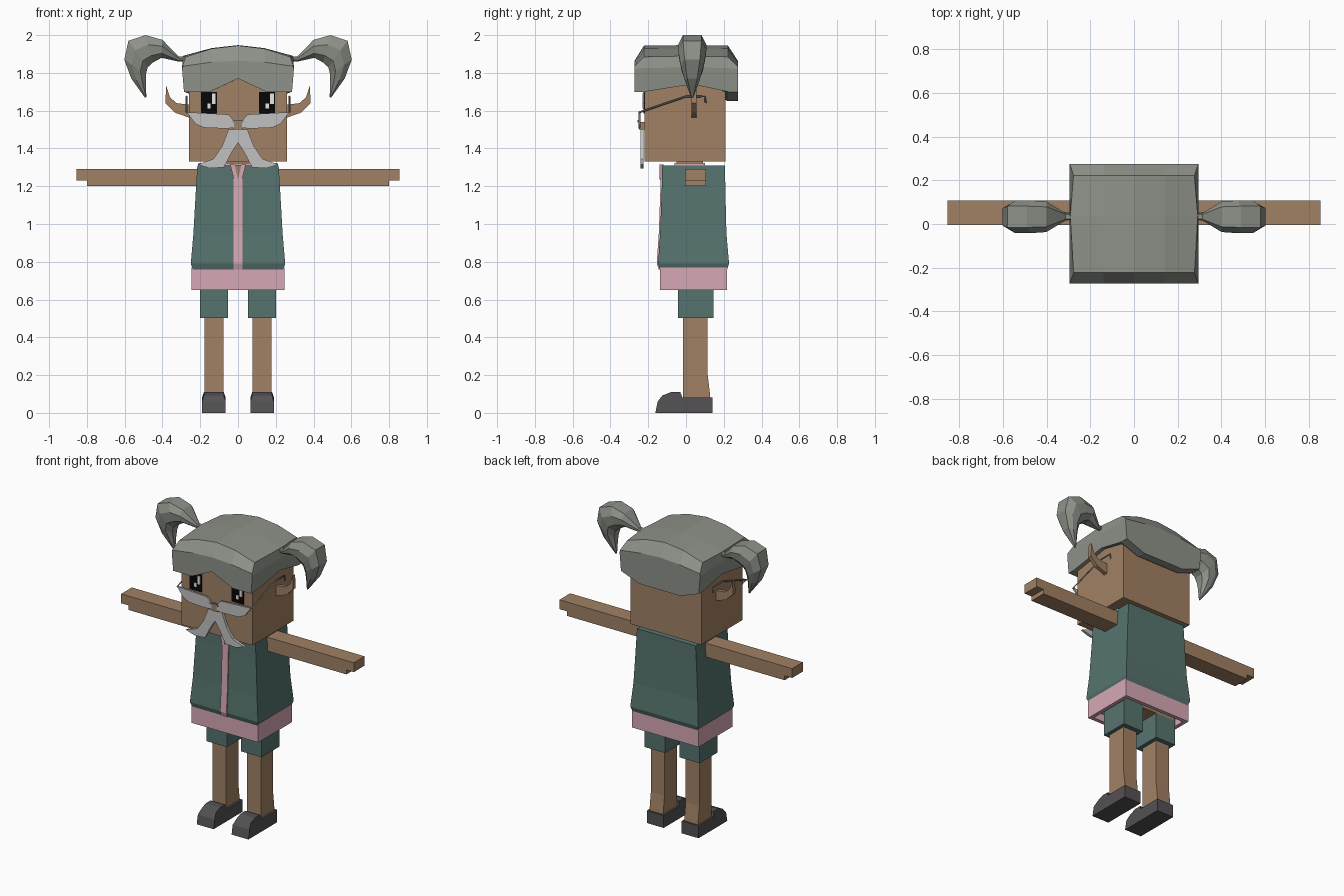
import bpy
import bmesh

cube = bpy.data.objects.get("Cube")
if cube:
    bpy.data.objects.remove(cube, do_unlink=True)


def material(name, *rgb):
    linear = [(c / 255) ** 2.2 for c in rgb] + [1]
    m = bpy.data.materials.new(name)
    m.use_nodes = True
    m.diffuse_color = linear
    m.node_tree.nodes["Principled BSDF"].inputs["Base Color"].default_value = linear
    return m


SKIN = material("skin brown", 160, 128, 100)
HAIR = material("hair grey", 140, 145, 136)
CLOTH = material("cloth green", 87, 115, 110)
PINK = material("shirt pink", 213, 166, 179)
SHOE = material("shoe charcoal", 84, 82, 84)
SILVER = material("pale grey", 192, 192, 192)
BLACK = material("eye black", 15, 15, 15)
WHITE = material("eye white", 245, 245, 245)
WIRE = material("wire grey", 135, 135, 135)


def loft(name, rings, mat):
    """Join successive rings of points and cap both ends."""
    bm = bmesh.new()
    loops = [[bm.verts.new(p) for p in ring] for ring in rings]
    n = len(loops[0])
    for a, b in zip(loops, loops[1:]):
        for i in range(n):
            j = (i + 1) % n
            bm.faces.new((a[i], a[j], b[j], b[i]))
    bm.faces.new(loops[0])
    bm.faces.new(loops[-1])
    bmesh.ops.recalc_face_normals(bm, faces=bm.faces)
    mesh = bpy.data.meshes.new(name)
    bm.to_mesh(mesh)
    bm.free()
    mesh.materials.append(mat)
    obj = bpy.data.objects.new(name, mesh)
    bpy.context.collection.objects.link(obj)
    return obj


def rect(z, x0, x1, y0, y1):
    return [(x0, y0, z), (x1, y0, z), (x1, y1, z), (x0, y1, z)]


def box(name, x, y, z, mat):
    return loft(name, [rect(h, *x, *y) for h in z], mat)


def plate(name, outline, y0, y1, mat, side=1):
    """Extrude an x-z outline in depth."""
    return loft(name, [[(side * x, y, z) for x, z in outline] for y in (y0, y1)], mat)


# Head, nose and neck
box("head", (-.26, .26), (-.22, .21), (1.33, 1.8), SKIN)
box("nose", (-.025, .025), (-.25, -.22), (1.5, 1.54), SKIN)
box("neck", (-.06, .06), (-.05, .09), (1.25, 1.34), SKIN)

# Hair cap, lofted from front to back
def hair_section(y, crown, edge, edge_x, shoulder, hem):
    outer, inner, middle = hem
    mid = edge + (crown - edge) * .72
    half = [(.286, outer), (.296, shoulder), (edge_x, edge), (.14, mid)]
    pts = half + [(0, crown)] + [(-x, z) for x, z in reversed(half)]
    pts += [(-.15, inner), (0, middle), (.15, inner)]
    return [(x, y, z) for x, z in pts]


FRONT, SIDE, BACK = (1.7, 1.7, 1.77), (1.74, 1.75, 1.76), (1.7, 1.65, 1.65)
loft("hair_cap", [
    hair_section(-.272, 1.865, 1.835, .294, 1.82, FRONT),
    hair_section(-.222, 1.945, 1.885, .277, 1.825, FRONT),
    hair_section(.035, 1.947, 1.89, .292, 1.83, SIDE),
    hair_section(.222, 1.945, 1.885, .277, 1.825, BACK),
    hair_section(.274, 1.865, 1.835, .294, 1.82, BACK)], HAIR)

# Vest, shirt and front trim
VEST = [(.76, .24, -.138, .218), (.79, .25, -.148, .228), (.95, .236, -.137, .214),
        (1.2, .222, -.128, .208), (1.31, .215, -.127, .207)]
loft("vest", [rect(z, -w, w, y0, y1) for z, w, y0, y1 in VEST], CLOTH)
loft("shirt_trim", [rect(min(z, 1.25), -.023, .023, y0 - .007, y0 + .01)
                    for z, w, y0, y1 in VEST], PINK)
plate("open_neck", [(-.03, 1.312), (.03, 1.312), (0, 1.235)], -.136, -.12, SKIN)
box("shirt_collar", (-.21, .21), (-.06, .1), (1.29, 1.322), PINK)

# Hollow shirt hem and hips
hem = [(.245, -.138, .218), (.22, -.113, .193)]
rings = [rect(z, -w, w, y0, y1) for z, (w, y0, y1) in
         ((.77, hem[0]), (.65, hem[0]), (.65, hem[1]), (.7, hem[1]))]
loft("shirt_hem", rings, PINK)
box("hips", (-.19, .19), (-.04, .145), (.67, .74), SKIN)

# Shared outlines for the mirrored parts
LENS = [(.272, 1.592), (.05, 1.58), (.02, 1.545), (.02, 1.51), (.06, 1.505),
        (.18, 1.51), (.225, 1.53)]
MOUSTACHE = [(0, 1.5), (.05, 1.5), (.085, 1.41), (.13, 1.345), (.215, 1.315),
             (.15, 1.295), (.075, 1.3), (.03, 1.385), (0, 1.43)]
EAR = [(.25, 1.56), (.335, 1.59), (.385, 1.64), (.38, 1.73), (.36, 1.67),
       (.325, 1.64), (.25, 1.63)]
ARM = [(.2, 1.2), (.8, 1.2), (.8, 1.23), (.855, 1.23), (.855, 1.292), (.2, 1.292)]
SHOE_SIDE = [(.14, 0), (.14, .082), (-.02, .082), (-.03, .11), (-.08, .11),
             (-.125, .092), (-.15, .06), (-.162, 0)]
LEG_SIDE = [(-.015, .04), (.132, .04), (.127, .1), (.115, .2), (.115, .52), (-.015, .52)]
# Tail rings: outer x, z; inner x, z; half depth
TAIL = [(.285, 1.888, .285, 1.862, .012), (.315, 1.887, .315, 1.86, .018),
        (.4, 1.975, .405, 1.88, .07), (.49, 2, .45, 1.855, .075),
        (.58, 1.97, .478, 1.83, .075), (.602, 1.87, .488, 1.79, .062),
        (.565, 1.77, .488, 1.75, .04), (.492, 1.668, .485, 1.672, .006)]


def tail_ring(s, ox, oz, ix, iz, d):
    pts = []
    for t, k in ((0, -.65), (0, .65), (.35, 1), (.75, .9), (1, .4),
                 (1, -.4), (.75, -.9), (.35, -1)):
        pts.append((s * (ox + (ix - ox) * t), .033 + d * k, oz + (iz - oz) * t))
    return pts


for side, s in (("left", 1), ("right", -1)):
    # Face
    plate(side + "_lens", LENS, -.252, -.24, SILVER, s)
    plate(side + "_moustache", MOUSTACHE, -.241, -.224, SILVER, s)
    plate(side + "_ear", EAR, .03, .056, SKIN, s)
    x = s * .154
    box(side + "_eye", (x - .043, x + .043), (-.226, -.219), (1.585, 1.7), BLACK)
    box(side + "_eye_glint", (x + .016, x + .036), (-.229, -.224), (1.635, 1.69), WHITE)
    box(side + "_eye_spark", (x - .008, x + .009), (-.229, -.224), (1.612, 1.638), WHITE)

    # Spectacle arm
    curve = bpy.data.curves.new(side + "_spectacle_arm", "CURVE")
    curve.dimensions = "3D"
    curve.bevel_depth = .005
    curve.bevel_resolution = 0
    path = [(-.25, 1.59), (0, 1.675), (.1, 1.675), (.105, 1.64)]
    spline = curve.splines.new("POLY")
    spline.points.add(len(path) - 1)
    for point, (y, z) in zip(spline.points, path):
        point.co = (s * .272, y, z, 1)
    curve.materials.append(WIRE)
    bpy.context.collection.objects.link(bpy.data.objects.new(curve.name, curve))

    # Hair tail and collar edge
    loft(side + "_hair_tail", [tail_ring(s, *r) for r in TAIL], HAIR)
    plate(side + "_collar_edge", [(.018, 1.315), (.042, 1.315), (.023, 1.24), (0, 1.235)],
          -.139, -.12, PINK, s)

    # Limbs
    plate(side + "_arm", ARM, -.005, .107, SKIN, s)
    box(side + "_shorts", (s * .052, s * .202), (-.042, .145), (.503, .74), CLOTH)
    loft(side + "_leg", [[(s * x, y, z) for y, z in LEG_SIDE] for x in (.078, .178)], SKIN)
    shoe = loft(side + "_shoe", [[(s * x, y, z) for y, z in SHOE_SIDE]
                                 for x in (.066, .19)], SHOE)
    for v in shoe.data.vertices:
        if v.co.y < 0 and v.co.z > .085:
            v.co.x = s * .128 + (v.co.x - s * .128) * .85

# Spectacle bridge
box("spectacle_bridge", (-.03, .03), (-.256, -.246), (1.538, 1.55), WIRE)
